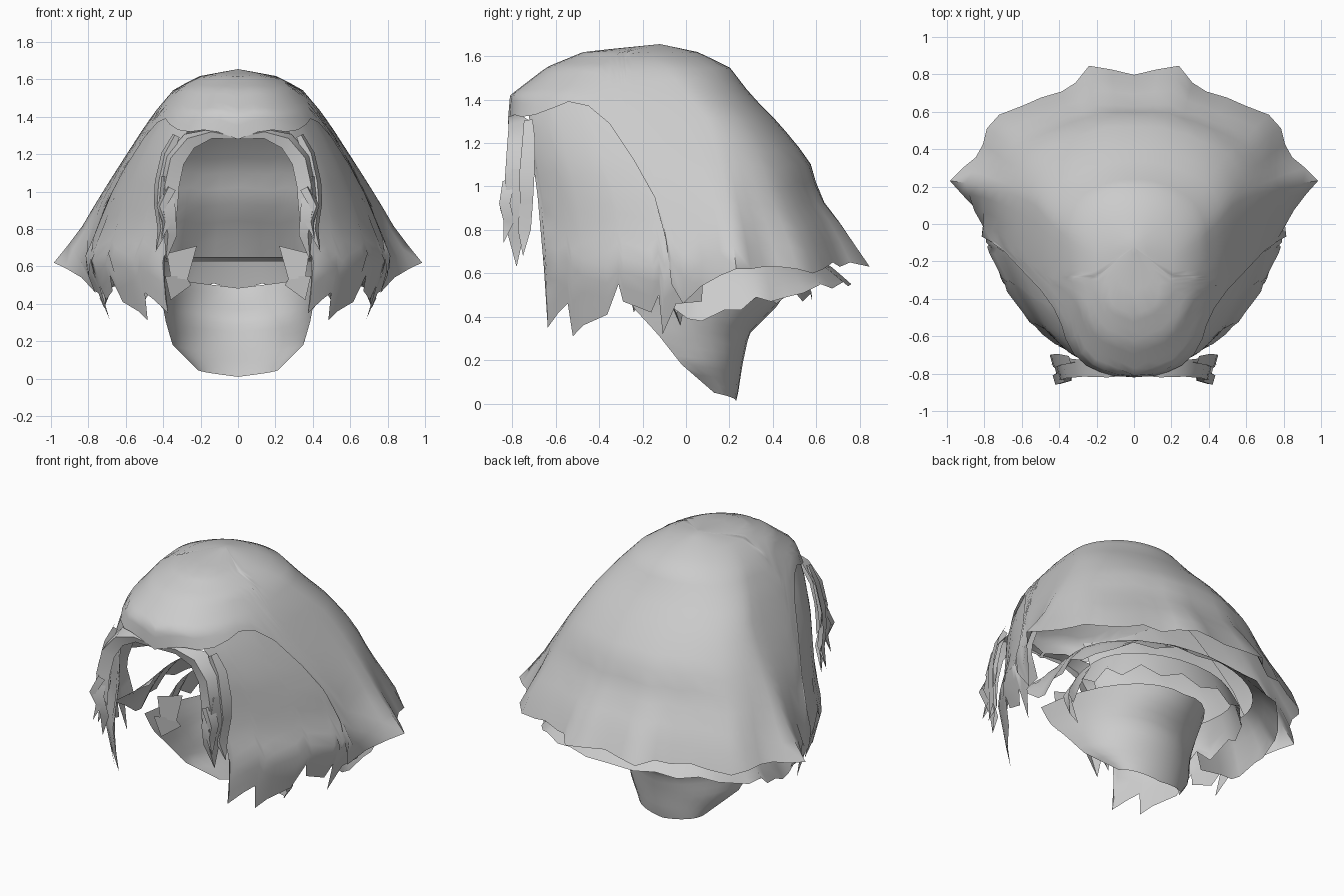
import bpy, bmesh, math
from mathutils import Vector

hair = bpy.data.materials.new("light_grey")
hair.diffuse_color = (0.6, 0.6, 0.6, 1)

# Egg-shaped sections: z, half width, y of widest point, y front, y back, front roundness
HEAD = [(1.655, 0, -0.12, -0.12, -0.12, 0.9), (1.62, 0.20, -0.18, -0.47, 0.05, 0.9),
        (1.55, 0.34, -0.10, -0.64, 0.20, 0.88), (1.42, 0.45, 0.0, -0.81, 0.30, 0.82),
        (1.30, 0.53, 0.10, -0.82, 0.42, 0.78), (1.12, 0.64, 0.15, -0.82, 0.57, 0.85),
        (0.95, 0.73, 0.18, -0.81, 0.62, 0.95), (0.80, 0.785, 0.20, -0.81, 0.73, 1),
        (0.63, 0.86, 0.22, -0.81, 0.82, 1), (0.30, 0.74, 0.20, -0.80, 0.72, 1)]
NAPE = [(0.66, 0.46, -0.33, -0.33, 0.56, 1), (0.45, 0.41, -0.25, -0.25, 0.42, 1),
        (0.32, 0.39, -0.13, -0.13, 0.29, 1), (0.18, 0.35, -0.02, -0.02, 0.26, 1),
        (0.05, 0.22, 0.13, 0.13, 0.24, 1), (0.01, 0.20, 0.14, 0.14, 0.23, 1)]


def point(table, deg, z, scale):
    """Point on the egg-shaped section at height z."""
    a, b = table[-2], table[-1]
    for lo, hi in zip(table, table[1:]):
        if z >= hi[0]:
            a, b = lo, hi
            break
    k = (z - a[0]) / (b[0] - a[0])
    w, yc, yf, yb, p = [m + (n - m) * k for m, n in zip(a[1:], b[1:])]
    s, c = math.sin(math.radians(deg)), math.cos(math.radians(deg))
    reach = yb - yc
    if c > 0:
        reach = yc - yf
        s, c = math.copysign(abs(s) ** p, s), c ** p
    return Vector((w * s * scale, yc - reach * c * scale, z))


def finish(name, bm):
    bmesh.ops.remove_doubles(bm, verts=bm.verts, dist=0.0005)
    bmesh.ops.recalc_face_normals(bm, faces=bm.faces)
    me = bpy.data.meshes.new(name)
    bm.to_mesh(me)
    bm.free()
    me.materials.append(hair)
    ob = bpy.data.objects.new(name, me)
    bpy.context.collection.objects.link(ob)
    bpy.context.view_layer.objects.active = ob
    ob.select_set(True)
    bpy.ops.object.shade_smooth_by_angle(angle=math.radians(60))
    ob.select_set(False)


def grid(bm, columns, closed=False):
    cols = [[bm.verts.new(p) for p in col] for col in columns]
    if closed:
        cols.append(cols[0])
    for a, b in zip(cols, cols[1:]):
        for i in range(len(a) - 1):
            bm.faces.new((a[i], b[i], b[i + 1], a[i + 1]))


def sheet(name, hem, top, s_top=1.0, s_hem=1.0, table=HEAD, rows=14, power=1.0, tilt=0):
    """Hair layer hung from height top; hem holds (angle, height, flare)."""
    def column(deg, bottom, flare):
        col = []
        start = top + tilt * max(0, 180 - abs(deg)) / 90
        for i in range(rows + 1):
            t = i / rows
            z = start + (bottom - start) * t ** power
            s = s_top + (s_hem - s_top) * t + (flare - 1) * t ** 6
            col.append(point(table, deg, z, s))
        return col

    bm = bmesh.new()
    mirrored = [(-d, z, f) for d, z, f in hem]
    if hem[-1][0] == 180:       # continues around the back
        closed = hem[0][0] == 0
        other = mirrored[-2:0:-1] if closed else mirrored[-2::-1]
        grid(bm, [column(*h) for h in hem + other], closed)
    else:                       # one piece per side
        for half in (hem, mirrored):
            grid(bm, [column(*h) for h in half])
    finish(name, bm)


# Outer layer: forehead edge, steep side edge, flared wavy back hem
sheet("outer_hair", [
    (0, 1.28, 1), (8, 1.32, 1), (16, 1.33, 1), (24, 1.32, 1), (34, 1.33, 1),
    (44, 1.36, 1), (52, 1.39, 1), (60, 1.37, 1), (66, 1.29, 1), (70, 1.12, 1),
    (72, 0.95, 1), (73, 0.75, 1), (74, 0.55, 1), (77, 0.46, 0.98),
    (82, 0.54, 1.02), (87, 0.59, 1.09), (91, 0.62, 1.15), (97, 0.62, 1.08),
    (103, 0.63, 1.01), (110, 0.63, 1.0), (118, 0.62, 1.04), (126, 0.60, 1.05),
    (135, 0.62, 0.98), (143, 0.65, 0.97), (151, 0.63, 0.93), (158, 0.65, 0.98),
    (165, 0.63, 1.08), (172, 0.64, 1.03), (180, 0.65, 0.98),
], 1.655, power=1.6, rows=16)

# Side hair with broad pointed ends
sheet("side_hair", [
    (27, 0.95, 1), (29, 0.62, 1), (30.5, 0.35, 1), (36, 0.42, 1), (40, 0.46, 1),
    (42, 0.31, 1), (46, 0.36, 1), (54.5, 0.41, 1), (58, 0.55, 1), (59.5, 0.47, 1),
    (68, 0.42, 1), (70, 0.50, 1), (71.5, 0.32, 1), (75, 0.46, 1), (82, 0.47, 1),
], 1.42, 0.98, 0.97)

# Short flared inner tiers stepping in towards the neck
sheet("middle_layer", [
    (62, 0.55, 1), (72, 0.46, 1), (78, 0.39, 1), (82, 0.38, 1), (88, 0.43, 1),
    (95, 0.43, 1), (102, 0.49, 1), (110, 0.47, 1), (118, 0.49, 1), (128, 0.51, 1),
    (138, 0.55, 1), (148, 0.53, 1), (158, 0.56, 1), (168, 0.54, 1), (180, 0.55, 1),
], 0.65, 0.70, 0.94, rows=5)
sheet("inner_layer", [
    (60, 0.50, 0.9), (66, 0.36, 0.9), (70, 0.48, 0.95), (78, 0.41, 1), (88, 0.50, 1),
    (100, 0.45, 1), (112, 0.51, 1), (124, 0.46, 1), (138, 0.52, 1),
    (152, 0.47, 1), (166, 0.51, 1), (180, 0.47, 1),
], 0.63, 0.54, 0.66, rows=5)

# Nape hair tapering down the neck
sheet("nape_hair", [(90 + 11.25 * i, 0.05 - 0.005 * i, 1) for i in range(9)],
      0.485, table=NAPE, rows=12, tilt=0.08)

# Small pointed ends curling in beside the neck: x, y, z
TIPS = [[(0.22, -0.23, 0.71), (0.38, -0.25, 0.67), (0.36, -0.25, 0.54), (0.27, -0.22, 0.53)],
        [(0.28, -0.22, 0.55), (0.39, -0.27, 0.55), (0.36, -0.24, 0.42), (0.25, -0.20, 0.50)]]
bm = bmesh.new()
for tip in TIPS:
    for side in (1, -1):
        bm.faces.new([bm.verts.new((side * x, y, z)) for x, y, z in tip])
finish("inner_tips", bm)

# Curved front locks with pointed tips: x, y, z, half width
LOCKS = [
    [(0.01, -0.80, 1.29, 0.01), (0.14, -0.80, 1.31, 0.025), (0.26, -0.78, 1.27, 0.045),
     (0.34, -0.78, 1.17, 0.055), (0.37, -0.79, 1.03, 0.055), (0.36, -0.80, 0.93, 0.04),
     (0.33, -0.81, 0.84, 0)],
    [(0.38, -0.77, 1.08, 0.04), (0.38, -0.82, 0.90, 0.045), (0.36, -0.79, 0.77, 0.035),
     (0.385, -0.78, 0.63, 0)],
    [(0.33, -0.73, 1.30, 0.02), (0.38, -0.73, 1.20, 0.03), (0.41, -0.74, 1.05, 0.035),
     (0.42, -0.74, 0.94, 0.03), (0.40, -0.75, 0.80, 0.03), (0.44, -0.75, 0.68, 0)],
    [(0.36, -0.82, 1.02, 0.03), (0.41, -0.84, 0.92, 0.025), (0.38, -0.82, 0.84, 0.025),
     (0.41, -0.84, 0.74, 0)],
]
bm = bmesh.new()
for lock in LOCKS:
    pts = [Vector(p[:3]) for p in lock]
    left, right = [], []
    for i, p in enumerate(pts):
        w = lock[i][3]
        along = pts[min(i + 1, len(pts) - 1)] - pts[max(i - 1, 0)]
        out = along.cross(Vector((0, 1, 0))).normalized() * w
        back = Vector((0, w, 0))
        row = [p - out - back * 0.4, p + out * 0.4 - back * 0.8, p + out + back * 1.2]
        right.append(row)
        left.append([Vector((-v.x, v.y, v.z)) for v in row])
    grid(bm, right)
    grid(bm, left)
finish("front_locks", bm)
